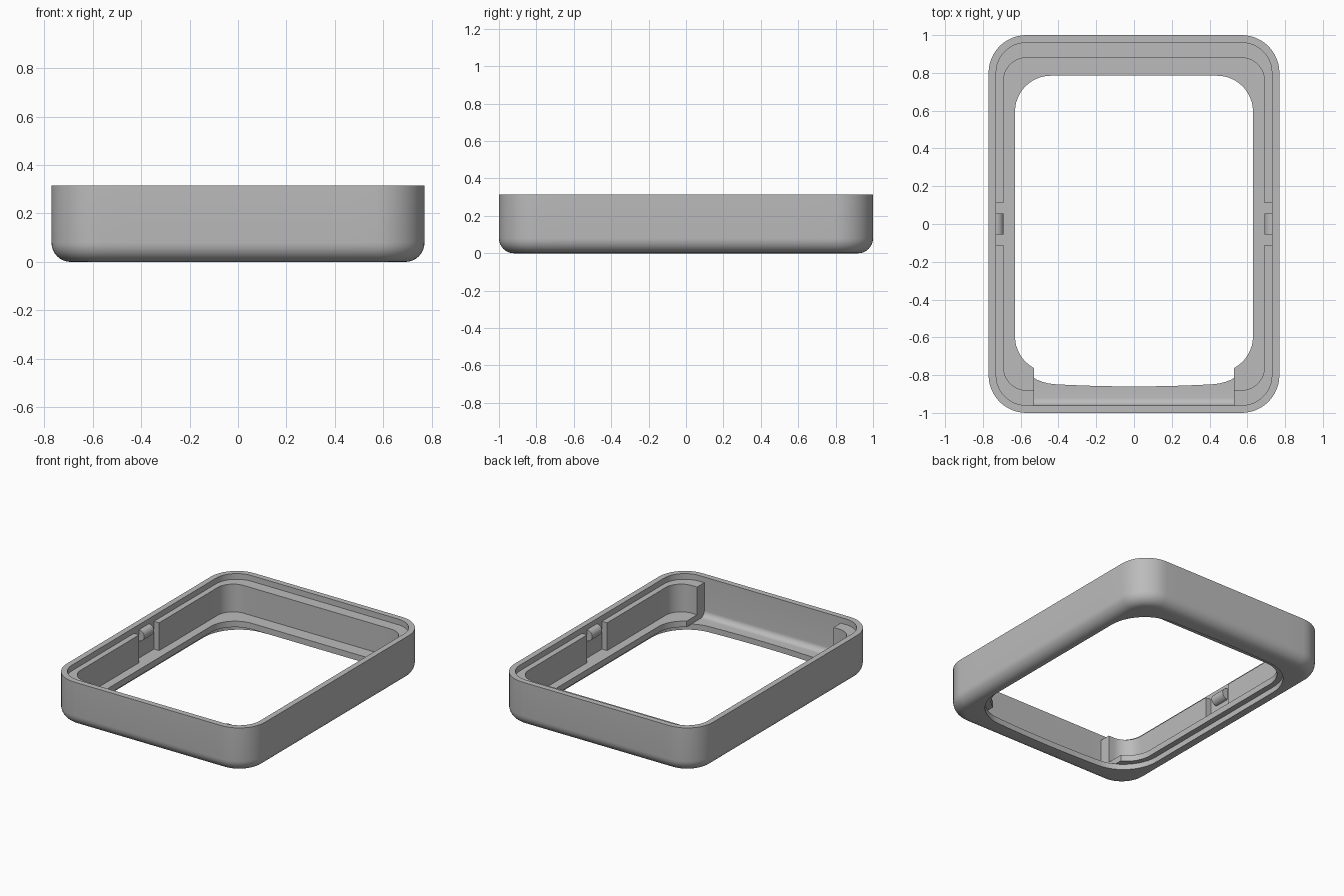
import bpy, bmesh, math

if "Cube" in bpy.data.objects:
    bpy.data.objects.remove(bpy.data.objects["Cube"], do_unlink=True)

grey = bpy.data.materials.new("plain grey")
grey.use_nodes = True
grey.diffuse_color = (0.5, 0.5, 0.5, 1)
grey.node_tree.nodes["Principled BSDF"].inputs["Base Color"].default_value = (0.5, 0.5, 0.5, 1)

HEIGHT = 0.315
LEDGE = 0.275
FLOOR = 0.08


def ring(hx, hy, r, z, bulge=0.0, arc=12, side=10):
    """Rounded rectangle outline; bulge bows the front and back edges outward."""
    pts = []
    corners = [(1, 1, 0), (-1, 1, 90), (-1, -1, 180), (1, -1, 270)]
    for sx, sy, start in corners:
        for i in range(arc + 1):
            a = math.radians(start + 90 * i / arc)
            pts.append((sx * (hx - r) + r * math.cos(a), sy * (hy - r) + r * math.sin(a)))
        # straight run to the next corner
        a = math.radians(start + 90)
        nx, ny = -sy, sx
        end = (nx * (hx - r) + r * math.cos(a), ny * (hy - r) + r * math.sin(a))
        x0, y0 = pts[-1]
        for i in range(1, side):
            t = i / side
            pts.append((x0 + (end[0] - x0) * t, y0 + (end[1] - y0) * t))
    return [(x, y + math.copysign(bulge * (1 - (x / hx) ** 2), y), z) for x, y in pts]


def finish(name, bm):
    bmesh.ops.recalc_face_normals(bm, faces=bm.faces)
    mesh = bpy.data.meshes.new(name)
    bm.to_mesh(mesh)
    bm.free()
    obj = bpy.data.objects.new(name, mesh)
    bpy.context.collection.objects.link(obj)
    mesh.materials.append(grey)
    return obj


def loft(name, rings):
    """Closed band swept through a loop of outlines."""
    bm = bmesh.new()
    loops = [[bm.verts.new(p) for p in pts] for pts in rings]
    n = len(loops[0])
    for a, b in zip(loops, loops[1:] + loops[:1]):
        for i in range(n):
            j = (i + 1) % n
            bm.faces.new((a[i], a[j], b[j], b[i]))
    return finish(name, bm)


def box(name, lo, hi):
    bm = bmesh.new()
    bmesh.ops.create_cube(bm, size=1)
    for v in bm.verts:
        v.co = [(l + h) / 2 + c * (h - l) for l, h, c in zip(lo, hi, v.co)]
    return finish(name, bm)


def cut(obj, cutter):
    mod = obj.modifiers.new("cut", "BOOLEAN")
    mod.operation = "DIFFERENCE"
    mod.solver = "EXACT"
    mod.object = cutter
    bpy.context.view_layer.objects.active = obj
    bpy.ops.object.modifier_apply(modifier=mod.name)
    bpy.data.objects.remove(cutter, do_unlink=True)


def smooth(obj):
    bpy.ops.object.select_all(action="DESELECT")
    obj.select_set(True)
    bpy.context.view_layer.objects.active = obj
    bpy.ops.object.shade_smooth_by_angle(angle=math.radians(30))


def fillet(inset, radius, base, steps=8):
    """Outlines rolling from the wall down to the underside."""
    out = []
    for i in range(steps + 1):
        a = math.pi / 2 * i / steps
        d = inset + radius * (1 - math.cos(a))
        out.append(ring(0.77 - d, 1 - d, 0.2 - d, base + radius * (1 - math.sin(a))))
    return out


# Outer shell with rounded underside and a large bowed opening
opening = dict(hx=0.67, hy=0.83, r=0.25, bulge=0.03)
shell_rings = [ring(0.77, 1, 0.2, HEIGHT)] + fillet(0, 0.08, 0)
shell_rings += [ring(z=0, **opening), ring(z=0.04, **opening)]
shell_rings += fillet(0.04, 0.04, 0.04)[::-1] + [ring(0.73, 0.96, 0.16, HEIGHT)]
shell = loft("outer_shell", shell_rings)

# Inner frame: ledge, inner wall and floor lip
frame = loft("inner_frame", [
    ring(0.735, 0.965, 0.165, LEDGE),
    ring(0.69, 0.88, 0.12, LEDGE),
    ring(0.69, 0.88, 0.12, FLOOR),
    ring(0.63, 0.785, 0.19, FLOOR),
    ring(0.63, 0.785, 0.19, 0.038),
    ring(0.735, 0.965, 0.165, 0.038),
])
# Front gap and the notches in both side walls
cut(frame, box("front_cutter", (-0.53, -1.2, -0.1), (0.53, -0.65, 0.5)))
cut(frame, box("side_cutter", (-0.9, -0.11, FLOOR), (0.9, 0.11, 0.5)))

# Rounded snap catches on the side walls
catches = []
for name, s in (("left_catch", 1), ("right_catch", -1)):
    bm = bmesh.new()
    rows = []
    for y in (-0.055, 0.055):
        arc = [math.pi * i / 12 - math.pi / 2 for i in range(13)]
        rows.append([bm.verts.new((s * (0.732 - 0.042 * math.cos(a)), y, 0.24 + 0.04 * math.sin(a)))
                     for a in arc])
    n = len(rows[0])
    for i in range(n):
        j = (i + 1) % n
        bm.faces.new((rows[0][i], rows[0][j], rows[1][j], rows[1][i]))
    for row in rows:
        bm.faces.new(row)
    catches.append(finish(name, bm))

for obj in [shell, frame] + catches:
    smooth(obj)
